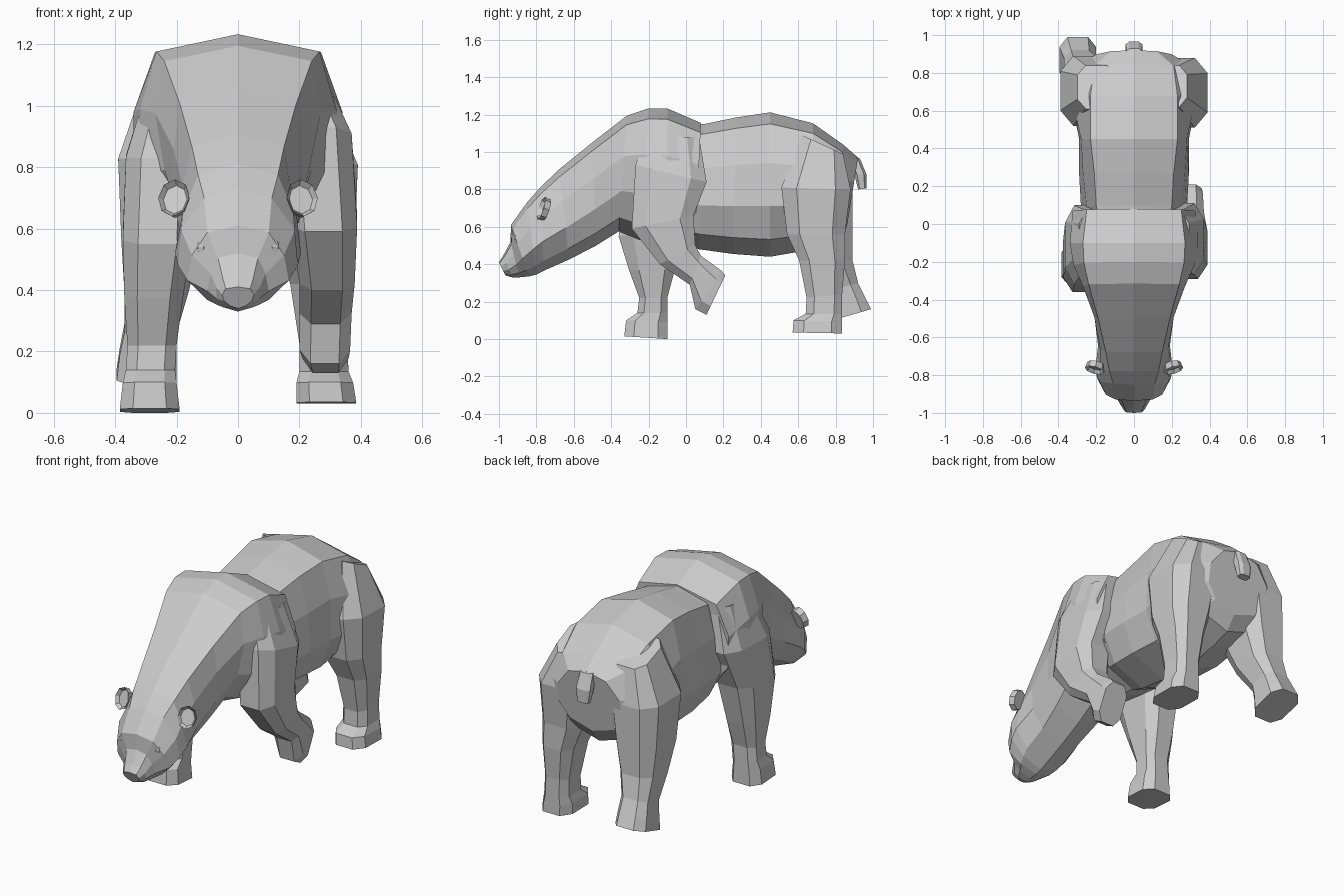
import bpy, bmesh
from math import radians
from mathutils import Vector, Matrix


def finish(name, bm):
    bmesh.ops.recalc_face_normals(bm, faces=bm.faces)
    me = bpy.data.meshes.new(name)
    bm.to_mesh(me)
    bm.free()
    ob = bpy.data.objects.new(name, me)
    bpy.context.collection.objects.link(ob)
    return ob


def loft(name, rings):
    """Skin a closed tube through equal-length rings of points."""
    bm = bmesh.new()
    vs = [[bm.verts.new(p) for p in ring] for ring in rings]
    n = len(vs[0])
    for a, b in zip(vs, vs[1:]):
        for i in range(n):
            j = (i + 1) % n
            bm.faces.new((a[i], a[j], b[j], b[i]))
    bm.faces.new(vs[0])
    bm.faces.new(vs[-1])
    return finish(name, bm)


LEVELS = (0.08, 0.35, 0.65, 0.88)


def body_ring(yt, zt, yb, zb, *widths):
    """Symmetric ten-sided section from a top point to a bottom point."""
    top, bot = Vector((0, yt, zt)), Vector((0, yb, zb))
    right = [top.lerp(bot, t) + Vector((w, 0, 0)) for t, w in zip(LEVELS, widths)]
    left = [Vector((-p.x, p.y, p.z)) for p in reversed(right)]
    return [top] + right + [bot] + left


OCT = ((0, .22), (0, .78), (.22, 1), (.78, 1), (1, .78), (1, .22), (.78, 0), (.22, 0))


def limb_ring(side, yf, zf, yb, zb, xi, xo):
    """Chamfered section between a front and a back point, inner to outer x."""
    return [(side * (xi + (xo - xi) * v), yf + (yb - yf) * u, zf + (zb - zf) * u)
            for u, v in OCT]


def limb(name, side, rows):
    return loft(name, [limb_ring(side, *r) for r in rows])


# Barrel and rump
loft("torso", [body_ring(*r) for r in (
    (0.92, 0.97, 0.86, 0.60, .12, .20, .20, .14),
    (0.84, 1.04, 0.80, 0.52, .21, .32, .33, .20),
    (0.68, 1.153, 0.68, 0.48, .23, .33, .34, .21),
    (0.45, 1.212, 0.45, 0.44, .23, .28, .29, .22),
    (0.27, 1.185, 0.25, 0.455, .21, .27, .29, .22),
    (0.10, 1.15, 0.07, 0.48, .20, .25, .28, .20),
    (0.00, 1.14, 0.00, 0.50, .18, .23, .24, .18),
)])

# Shoulder hump, neck, head and muzzle
loft("shoulders_neck_and_head", [body_ring(*r) for r in (
    (0.08, 1.155, 0.05, 0.52, .25, .325, .31, .18),
    (-0.10, 1.233, -0.10, 0.51, .27, .34, .34, .20),
    (-0.20, 1.233, -0.25, 0.53, .265, .32, .31, .20),
    (-0.315, 1.195, -0.36, 0.575, .24, .27, .24, .17),
    (-0.50, 1.052, -0.48, 0.50, .19, .21, .21, .15),
    (-0.68, 0.906, -0.625, 0.425, .15, .18, .19, .13),
    (-0.78, 0.81, -0.76, 0.365, .13, .18, .205, .13),
    (-0.85, 0.73, -0.80, 0.345, .11, .185, .195, .12),
    (-0.936, 0.61, -0.84, 0.335, .10, .15, .165, .10),
    (-0.938, 0.52, -0.89, 0.33, .065, .09, .10, .07),
    (-0.975, 0.45, -0.93, 0.33, .05, .07, .07, .05),
    (-1.0, 0.41, -0.965, 0.34, .04, .052, .045, .025),
)])

# Legs: front y z, back y z, inner x, outer x
limb("front_leg_lifted", 1, (
    (-0.22, 1.08, 0.07, 1.08, .12, .29),
    (-0.27, 0.93, 0.11, 0.84, .14, .37),
    (-0.29, 0.59, 0.04, 0.66, .17, .388),
    (-0.14, 0.40, 0.05, 0.50, .20, .38),
    (0.02, 0.29, 0.08, 0.445, .20, .37),
    (0.05, 0.16, 0.19, 0.365, .20, .365),
    (0.11, 0.13, 0.21, 0.34, .21, .36),
))
limb("front_leg_planted", -1, (
    (-0.22, 1.08, 0.07, 1.08, .12, .29),
    (-0.32, 0.83, 0.10, 0.84, .14, .365),
    (-0.36, 0.55, -0.01, 0.60, .15, .375),
    (-0.305, 0.37, -0.06, 0.37, .18, .37),
    (-0.25, 0.22, -0.10, 0.22, .20, .36),
    (-0.26, 0.14, -0.10, 0.14, .205, .365),
    (-0.32, 0.10, -0.10, 0.09, .20, .375),
    (-0.33, 0.015, -0.10, 0.0, .19, .385),
))
limb("hind_leg_planted", 1, (
    (0.62, 1.09, 0.84, 0.99, .10, .28),
    (0.51, 0.81, 0.88, 0.80, .08, .39),
    (0.54, 0.56, 0.85, 0.56, .12, .38),
    (0.605, 0.42, 0.85, 0.42, .17, .37),
    (0.645, 0.22, 0.835, 0.24, .20, .355),
    (0.64, 0.135, 0.835, 0.135, .20, .36),
    (0.575, 0.10, 0.835, 0.09, .19, .375),
    (0.57, 0.035, 0.835, 0.03, .19, .385),
))
limb("hind_leg_trailing", -1, (
    (0.61, 1.11, 0.84, 1.02, .10, .30),
    (0.52, 0.83, 0.89, 0.82, .08, .39),
    (0.56, 0.56, 0.89, 0.58, .12, .38),
    (0.64, 0.39, 0.89, 0.42, .16, .37),
    (0.74, 0.25, 0.92, 0.30, .20, .37),
    (0.75, 0.18, 0.96, 0.22, .20, .385),
    (0.75, 0.09, 0.99, 0.16, .20, .395),
))

# Tail
limb("tail", 1, (
    (0.87, 0.98, 0.93, 0.965, -.04, .04),
    (0.90, 0.88, 0.965, 0.88, -.045, .045),
    (0.92, 0.80, 0.965, 0.805, -.035, .035),
))

for side, label in ((1, "right"), (-1, "left")):
    # Ears: thin octagonal discs with a hollowed front
    bm = bmesh.new()
    bmesh.ops.create_cone(bm, cap_ends=True, segments=8, radius1=.05, radius2=.055, depth=.035)
    front = max(bm.faces, key=lambda f: f.calc_center_median().z)
    bmesh.ops.inset_region(bm, faces=[front], thickness=.013, depth=-.02)
    m = (Matrix.Translation((side * .205, -.758, .695))
         @ Matrix.Rotation(radians(side * 15), 4, 'Z')
         @ Matrix.Rotation(radians(72), 4, 'X')
         @ Matrix.Diagonal((.95, 1.15, 1, 1)))
    bm.transform(m)
    finish("ear_" + label, bm)

    # Eyes
    bm = bmesh.new()
    bmesh.ops.create_uvsphere(bm, u_segments=8, v_segments=6, radius=1)
    bm.transform(Matrix.Translation((side * .113, -.897, .54))
                 @ Matrix.Diagonal((.026, .024, .031, 1)))
    finish("eye_" + label, bm)
